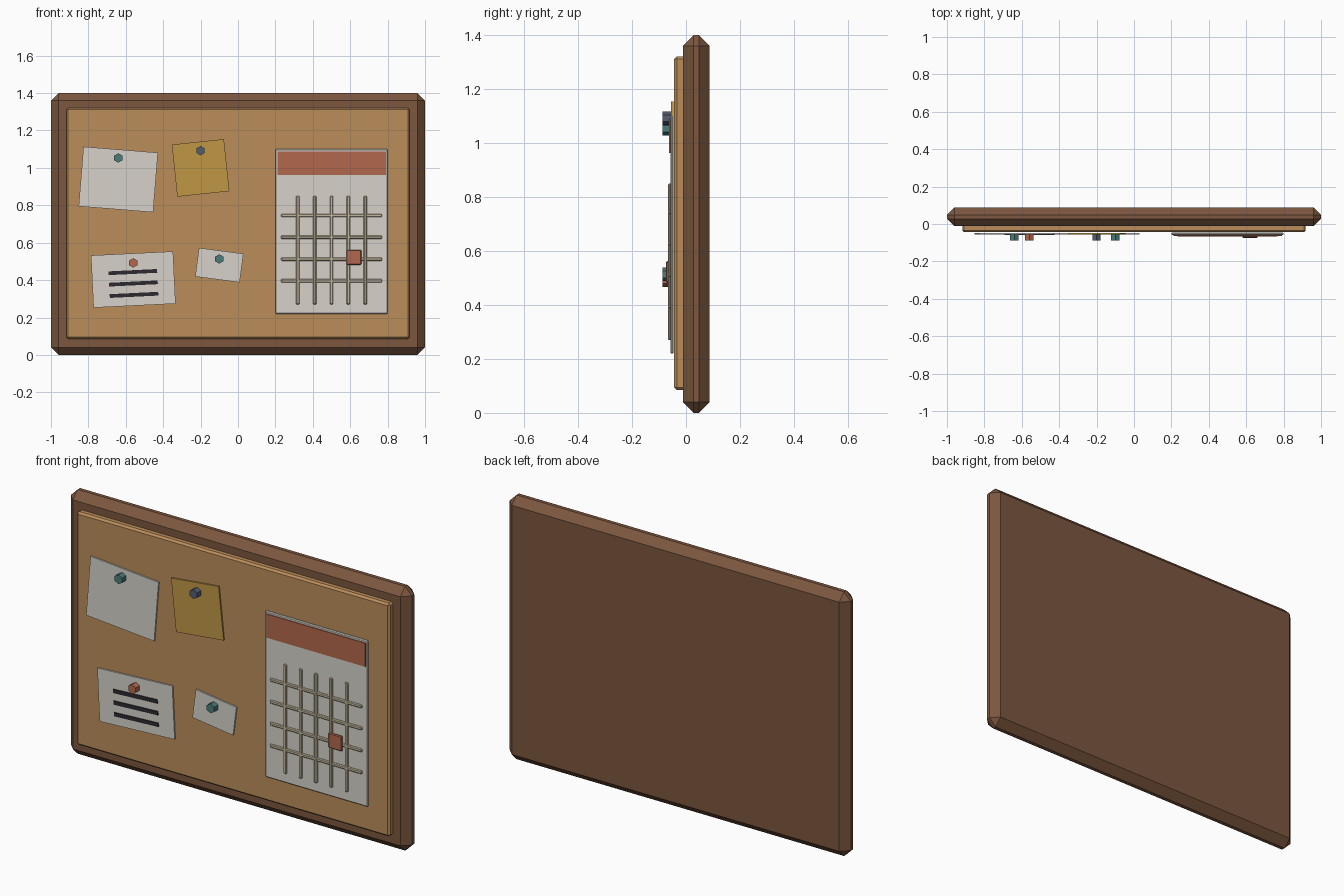
import bpy
from math import radians, sin, cos, pi

if "Cube" in bpy.data.objects:
    bpy.data.objects.remove(bpy.data.objects["Cube"])


def mat(name, r, g, b):
    m = bpy.data.materials.new(name)
    m.diffuse_color = (r, g, b, 1)
    m.use_nodes = True
    m.node_tree.nodes["Principled BSDF"].inputs["Base Color"].default_value = m.diffuse_color
    return m


WOOD = mat("wood", 0.20, 0.095, 0.05)
CORK = mat("cork", 0.50, 0.27, 0.105)
PAPER = mat("paper", 0.68, 0.65, 0.59)
YELLOW = mat("yellow_paper", 0.53, 0.31, 0.06)
RED = mat("red", 0.45, 0.14, 0.075)
CREAM = mat("cream", 0.55, 0.47, 0.34)
INK = mat("ink", 0.025, 0.023, 0.03)
TEAL = mat("teal", 0.07, 0.2, 0.19)
SLATE = mat("slate", 0.09, 0.11, 0.16)


def finish(name, material):
    o = bpy.context.object
    o.name = name
    o.data.materials.append(material)
    return o


def slab(name, x, z, w, h, y0, y1, material, tilt=0, bevel=0):
    """Box facing -y, centred on (x, z), tilted counter-clockwise seen from the front."""
    bpy.ops.mesh.primitive_cube_add(size=1, location=(x, (y0 + y1) / 2, z))
    o = finish(name, material)
    o.scale = (w, y1 - y0, h)
    bpy.ops.object.transform_apply(location=False, rotation=False, scale=True)
    o.rotation_euler.y = -radians(tilt)
    if bevel:
        b = o.modifiers.new("bevel", "BEVEL")
        b.width, b.segments = bevel, 1
    return o


def pin(name, x, z, material):
    bpy.ops.mesh.primitive_cylinder_add(vertices=6, radius=0.025, depth=0.034,
                                        location=(x, -0.071, z), rotation=(pi / 2, 0, 0))
    finish(name, material)


# Board: chamfered wooden frame with a raised cork sheet
slab("frame", 0, 0.70, 2.0, 1.4, -0.012, 0.088, WOOD, bevel=0.04)
slab("cork_sheet", 0, 0.703, 1.836, 1.236, -0.044, 0.0, CORK, bevel=0.01)

# Pinned notes
notes = [
    ("large_note", -0.64, 0.938, 0.40, 0.32, -4.6, PAPER),
    ("yellow_note", -0.20, 1.0, 0.28, 0.28, 6, YELLOW),
    ("lined_note", -0.56, 0.403, 0.44, 0.28, 2.8, PAPER),
    ("small_note", -0.10, 0.48, 0.24, 0.155, -7.5, PAPER),
]
for name, x, z, w, h, tilt, m in notes:
    slab(name, x, z, w, h, -0.055, -0.047, m, tilt)

# Written lines on the lined note
for i, dz in enumerate((0.04, -0.021, -0.082)):
    t = radians(2.8)
    slab(f"note_line_{i + 1}", -0.56 - dz * sin(t), 0.403 + dz * cos(t),
         0.26, 0.02, -0.060, -0.052, INK, 2.8)

# Push pins
pin("large_note_pin", -0.64, 1.053, TEAL)
pin("yellow_note_pin", -0.20, 1.092, SLATE)
pin("lined_note_pin", -0.56, 0.492, RED)
pin("small_note_pin", -0.10, 0.513, TEAL)

# Calendar sheet with header, grid and marked day
slab("calendar_sheet", 0.50, 0.66, 0.60, 0.88, -0.058, -0.046, PAPER, bevel=0.004)
slab("calendar_header", 0.50, 1.025, 0.58, 0.125, -0.063, -0.055, RED)
for i in range(5):
    slab(f"calendar_column_{i + 1}", 0.32 + 0.09 * i, 0.56, 0.018, 0.58,
         -0.067, -0.055, CREAM, bevel=0.004)
for i in range(4):
    slab(f"calendar_row_{i + 1}", 0.50, 0.396 + 0.1165 * i, 0.54, 0.018,
         -0.066, -0.055, CREAM, bevel=0.004)
slab("marked_day", 0.62, 0.522, 0.08, 0.08, -0.074, -0.062, RED, bevel=0.004)
